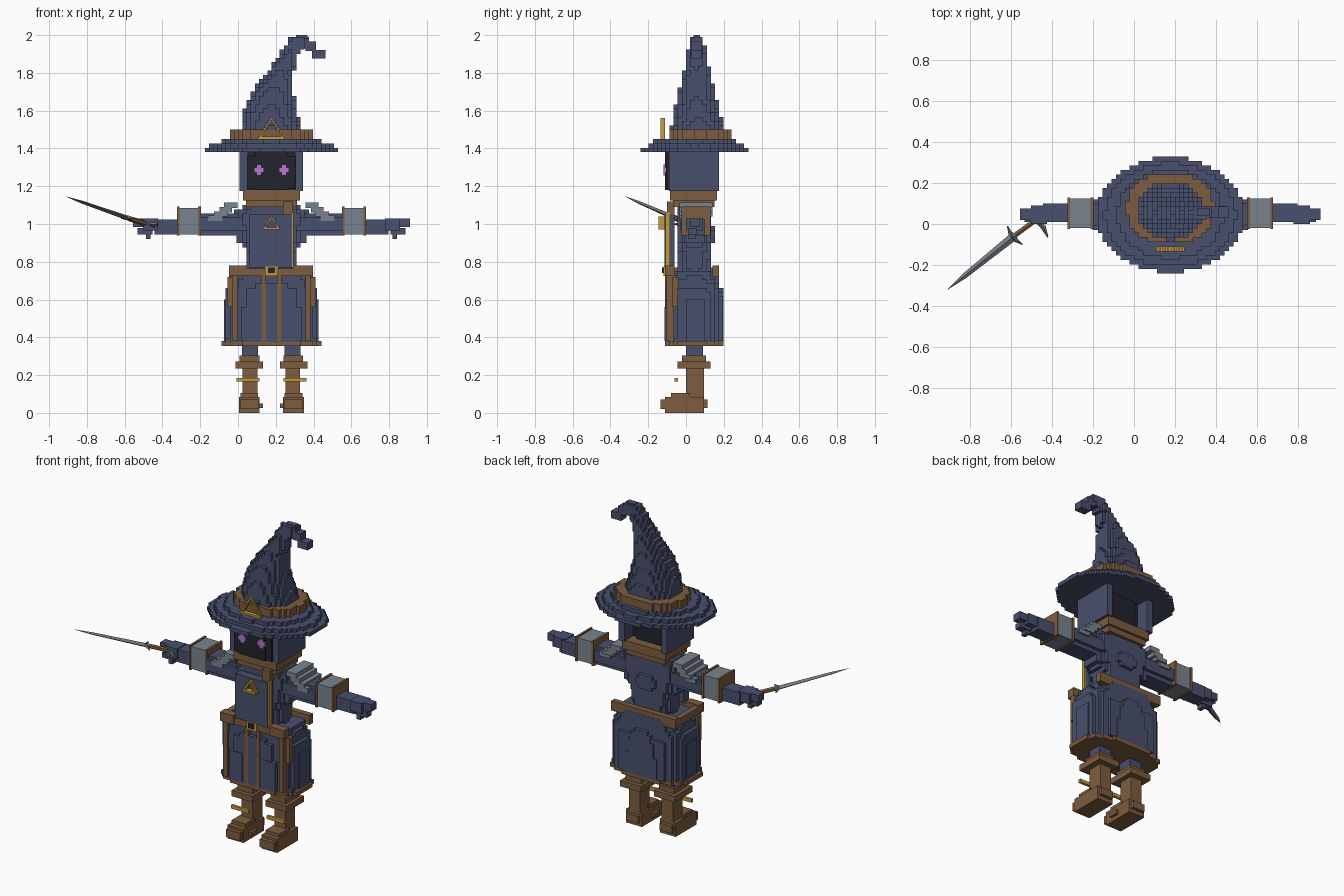
import bpy, bmesh
from math import ceil
from mathutils import Vector, Matrix

if "Cube" in bpy.data.objects:
    bpy.data.objects.remove(bpy.data.objects["Cube"])

AXIS = 0.177      # the body stands off centre because the sword reaches sideways
VOXEL = 0.022


def material(name, *rgb):
    m = bpy.data.materials.new(name)
    m.use_nodes = True
    m.diffuse_color = (*rgb, 1)
    m.node_tree.nodes["Principled BSDF"].inputs["Base Color"].default_value = (*rgb, 1)
    return m


blue = material("blue cloth", .065, .08, .155)
brown = material("brown leather", .205, .11, .05)
dark = material("dark shadow", .016, .017, .026)
steel = material("grey steel", .19, .23, .27)
blade_grey = material("blade grey", .17, .19, .21)
gold = material("gold", .55, .33, .05)
purple = material("purple glow", .45, .19, .6)


def finish(name, mat, bm):
    bmesh.ops.recalc_face_normals(bm, faces=bm.faces)
    mesh = bpy.data.meshes.new(name)
    bm.to_mesh(mesh)
    bm.free()
    mesh.materials.append(mat)
    obj = bpy.data.objects.new(name, mesh)
    bpy.context.collection.objects.link(obj)
    return obj


def blocks(name, mat, *bounds, side=1):
    """Boxes given as x, y and z ranges; x is measured from the body axis."""
    bm = bmesh.new()
    for xa, xb, ya, yb, za, zb in bounds:
        centre = Vector((AXIS + side * (xa + xb) / 2, (ya + yb) / 2, (za + zb) / 2))
        size = Matrix.Diagonal((xb - xa, yb - ya, zb - za, 1))
        bmesh.ops.create_cube(bm, size=1, matrix=Matrix.Translation(centre) @ size)
    return finish(name, mat, bm)


def pair(name, mat, *bounds):
    for label, side in (("left", 1), ("right", -1)):
        blocks(label + "_" + name, mat, *bounds, side=side)


def stack(name, mat, *profile, power=2):
    """Stepped solid of cubes; profile rows are z, centre x, centre y, radius x, radius y."""
    low, high = profile[0][0], profile[-1][0]
    layers = max(1, round((high - low) / VOXEL))
    step = (high - low) / layers
    filled = set()
    for k in range(layers):
        z = low + (k + .5) * step
        a, b = next((a, b) for a, b in zip(profile, profile[1:]) if z <= b[0])
        t = (z - a[0]) / (b[0] - a[0])
        cx, cy, rx, ry = [p + (q - p) * t for p, q in zip(a[1:], b[1:])]
        for i in range(int((cx - rx) / VOXEL) - 2, ceil((cx + rx) / VOXEL) + 2):
            for j in range(int((cy - ry) / VOXEL) - 2, ceil((cy + ry) / VOXEL) + 2):
                u = abs((i + .5) * VOXEL - cx) / rx
                v = abs((j + .5) * VOXEL - cy) / ry
                if u ** power + v ** power <= 1:
                    filled.add((i, j, k))
    # Keep only the faces between a filled and an empty cell
    bm = bmesh.new()
    corners = {}

    def corner(cell):
        if cell not in corners:
            i, j, k = cell
            corners[cell] = bm.verts.new((AXIS + i * VOXEL, j * VOXEL, low + k * step))
        return corners[cell]

    for cell in sorted(filled):
        for d in range(3):
            for sign in (0, 1):
                other = list(cell)
                other[d] += 2 * sign - 1
                if tuple(other) in filled:
                    continue
                quad = []
                for p, q in ((0, 0), (1, 0), (1, 1), (0, 1)):
                    c = list(cell)
                    c[d] += sign
                    c[(d + 1) % 3] += p
                    c[(d + 2) % 3] += q
                    quad.append(corner(tuple(c)))
                bm.faces.new(quad if sign else quad[::-1])
    return finish(name, mat, bm)


def rod(name, mat, start, end, r1, r2, flat=1, sides=4):
    start, end = Vector(start), Vector(end)
    along = end - start
    turn = along.to_track_quat("Z", "Y").to_matrix().to_4x4()
    bm = bmesh.new()
    bmesh.ops.create_cone(bm, cap_ends=True, segments=sides, radius1=r1, radius2=r2,
                          depth=along.length,
                          matrix=Matrix.Translation((start + end) / 2) @ turn @ Matrix.Diagonal((1, flat, 1, 1)))
    return finish(name, mat, bm)


def triangle(name, half, bottom, height, front, back, rows):
    """Stepped triangular outline."""
    h, w = height / rows, half / rows
    parts = [(-half, half, front, back, bottom, bottom + h)]
    for r in range(1, rows):
        reach = half - r * w
        inner = max(0, reach - 1.6 * w)
        for s in (1, -1):
            xa, xb = sorted((s * inner, s * reach))
            parts.append((xa, xb, front, back, bottom + r * h, bottom + (r + 1) * h))
    return blocks(name, gold, *parts)


# Hat: wide brim, leather band, leaning cone and drooping tip
stack("hat_brim", blue, (1.38, 0, .045, .37, .29), (1.405, 0, .045, .345, .27), (1.45, 0, .05, .23, .2))
stack("hat_band", brown, (1.45, 0, .075, .21, .17), (1.5, 0, .075, .21, .17), power=2.4)
stack("hat_cone", blue, (1.5, 0, .065, .16, .145), (1.6, -.005, .06, .14, .12),
      (1.7, .005, .057, .11, .1), (1.8, .045, .057, .07, .07),
      (1.9, .095, .057, .05, .05), (1.96, .14, .057, .06, .04), (1.99, .15, .057, .05, .03))
blocks("hat_tip", blue, (.12, .2, .03, .085, 1.93, 1.985), (.13, .19, .04, .075, 1.98, 2),
       (.18, .235, .03, .085, 1.915, 1.965), (.215, .285, .03, .085, 1.875, 1.92))
triangle("hat_emblem", .07, 1.45, .11, -.135, -.11, 9)

# Head: shadowed face between two hood sides, glowing eyes, collar
stack("shadow_face", dark, (1.18, 0, 0, .133, .1), (1.38, 0, 0, .133, .1), power=8)
blocks("face_front", dark, (-.13, .13, -.105, -.06, 1.185, 1.36))
pair("hood_side", blue, (.128, .168, -.09, .175, 1.175, 1.385))
pair("eye", purple, (.04, .092, -.12, -.1, 1.272, 1.3), (.053, .079, -.12, -.1, 1.258, 1.314))
blocks("collar", brown, (-.15, .15, -.085, .165, 1.125, 1.18), (-.135, .135, -.07, .15, 1.09, 1.13),
       (.06, .115, -.1, -.06, 1.05, 1.12))

# Torso with the chest plate hanging in front
stack("torso", blue, (.72, 0, .045, .12, .09), (.85, 0, .045, .13, .095), (.94, 0, .045, .17, .1),
      (1.06, 0, .045, .2, .095), (1.1, 0, .045, .14, .085), power=3)
blocks("chest_plate", blue, (-.117, .108, -.113, -.06, .77, 1.05))
blocks("plate_trim", gold, (.106, .118, -.108, -.085, .77, 1.06))
triangle("chest_emblem", .045, .97, .07, -.145, -.112, 6)

# Arms, cuffs, hands and stepped shoulder guards
pair("arm", blue, (.1, .38, -.03, .12, .965, 1.035), (.1, .38, -.01, .1, .94, 1.055),
     (.12, .185, -.01, .1, .9, .95))
pair("cuff", steel, (.385, .49, -.02, .125, .945, 1.085))
pair("cuff_trim", brown, (.374, .388, -.025, .13, .938, 1.092), (.488, .501, -.025, .13, .938, 1.092))
pair("hand", blue, (.5, .62, .01, .1, .945, 1.025), (.6, .68, 0, .09, .965, 1.03),
     (.66, .733, .02, .075, .985, 1.03), (.63, .71, .01, .055, .945, .98), (.64, .665, .01, .05, .92, .95))
pair("shoulder_guard", steel, (.18, .25, -.035, .14, 1.085, 1.115), (.21, .275, -.035, .14, 1.06, 1.09),
     (.23, .305, -.035, .14, 1.04, 1.065), (.26, .335, -.035, .13, 1.015, 1.045))

# Belt and buckle
blocks("belt", brown, (-.225, -.13, -.112, -.06, .725, .78), (.115, .22, -.112, -.06, .725, .78),
       (-.225, .22, .14, .175, .72, .78), (-.225, -.19, -.07, .15, .725, .77),
       (-.14, .12, -.105, -.06, .725, .765))
blocks("buckle_frame", gold, (-.035, .035, -.12, -.1, .725, .775))
blocks("buckle_gap", dark, (-.018, .018, -.127, -.115, .74, .77))

# Robe skirt with leather hem and front strips
stack("robe_skirt", blue, (.375, 0, .042, .248, .148), (.66, 0, .042, .238, .145),
      (.7, 0, .042, .215, .135), (.75, 0, .042, .2, .13), power=3.6)
stack("robe_hem", brown, (.355, 0, .042, .265, .152), (.38, 0, .042, .265, .152), power=3)
pair("robe_strip", brown, (.03, .052, -.112, -.08, .38, .73), (.18, .208, -.102, -.05, .38, .73),
     (.2, .232, -.075, -.04, .56, .72))
pair("robe_fold", blue, (.07, .16, -.114, -.08, .38, .56), (.235, .25, .0, .1, .38, .6),
     (.06, .16, .17, .192, .38, .62))

# Legs and boots
pair("leg", blue, (.07, .155, 0, .09, .28, .37))
pair("boot", brown, (.063, .168, -.02, .105, .27, .305), (.045, .19, -.045, .13, .235, .272),
     (.075, .152, 0, .095, .08, .24), (.062, .172, -.11, .095, .0, .085),
     (.068, .166, -.135, -.1, .02, .07), (.075, .16, .09, .115, .025, .07),
     (.07, .165, -.08, .02, .08, .105), (.045, .065, -.06, .0, .025, .05))
pair("boot_band", gold, (.063, .185, -.06, -.043, .165, .186))

# Sword in the right hand, with two crossing guards
tip, guard, end = Vector((-.91, -.32, 1.145)), Vector((-.58, -.055, 1.03)), Vector((-.485, .015, 1))
across = Vector((.63, -.77, 0))
shoulder = tip.lerp(guard, .25)
rod("sword_point", blade_grey, shoulder, tip, .013, .001, flat=.6)
rod("sword_blade", blade_grey, guard, shoulder, .021, .013, flat=.6)
rod("sword_grip", brown, guard, end, .014, .014, sides=6)
for label, base, bend in (("front", guard, -.02), ("rear", end + across * .045, .015)):
    middle = base + (end - guard).normalized() * bend
    for n, s in (("inner", -1), ("outer", 1)):
        rod(label + "_guard_" + n, blade_grey, middle, base + across * (.058 * s), .014, .003)
